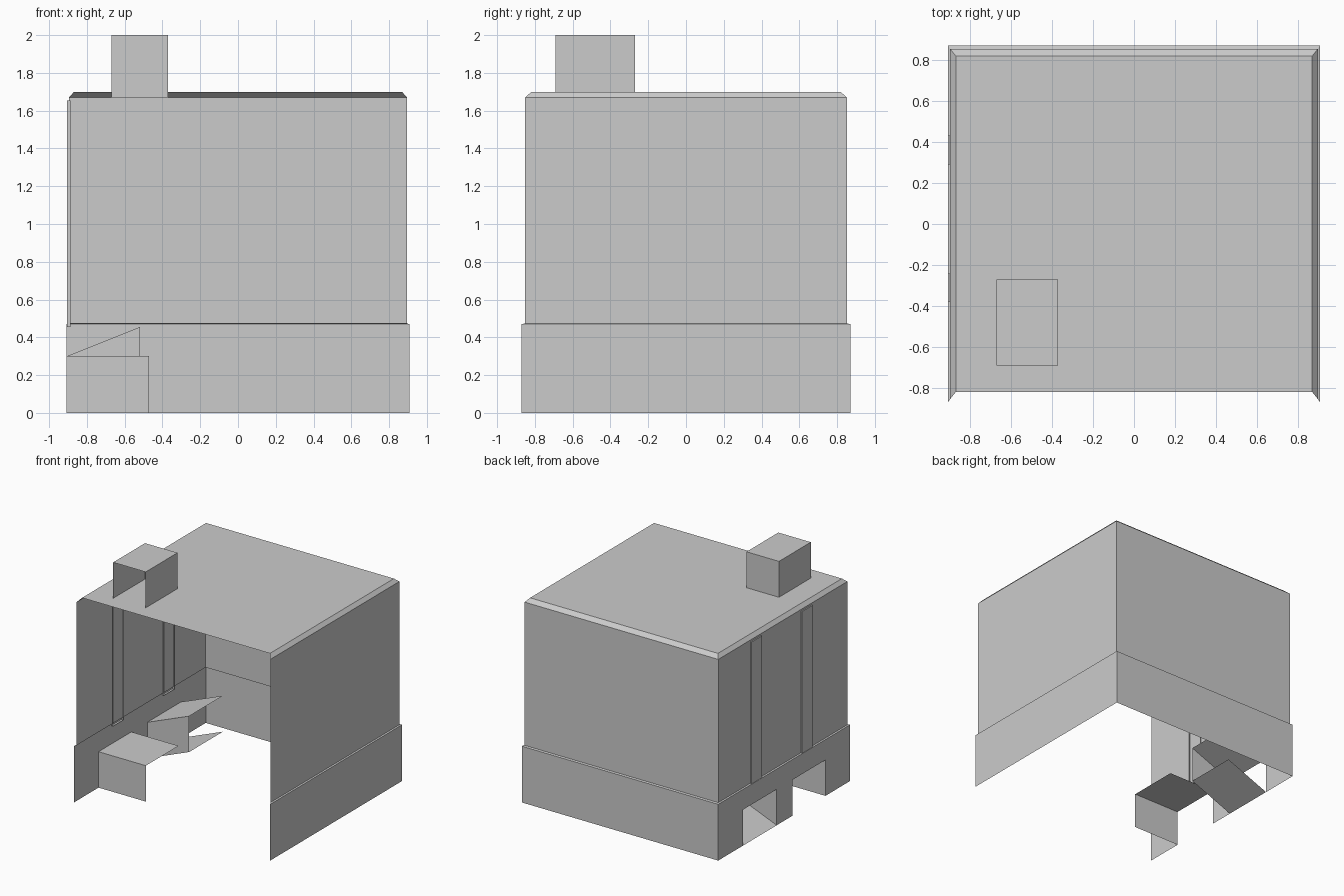
import bpy

if "Cube" in bpy.data.objects:
    bpy.data.objects.remove(bpy.data.objects["Cube"])


def make(name, faces):
    """Object from a list of quads, each given as corner points."""
    verts, index, polys = [], {}, []
    for face in faces:
        poly = []
        for p in face:
            key = tuple(round(c, 4) for c in p)
            if key not in index:
                index[key] = len(verts)
                verts.append(key)
            poly.append(index[key])
        polys.append(poly)
    mesh = bpy.data.meshes.new(name)
    mesh.from_pydata(verts, [], polys)
    mesh.update()
    ob = bpy.data.objects.new(name, mesh)
    bpy.context.collection.objects.link(ob)
    return ob


def u_ring(hx, hy, z):
    """Corners of a three-sided wall, open at the front."""
    return [(-hx, -hy, z), (-hx, hy, z), (hx, hy, z), (hx, -hy, z)]


def bands(rings):
    return [(a[i], b[i], b[i + 1], a[i + 1])
            for a, b in zip(rings, rings[1:]) for i in range(3)]


def x_wall(x, y0, y1, z0, z1):
    """Wall facing -x."""
    return [(x, y0, z0), (x, y0, z1), (x, y1, z1), (x, y1, z0)]


BX, BY, BZ = 0.907, 0.87, 0.47     # base half sizes and height
WX, WY = 0.895, 0.852              # upper wall half sizes
DOORS = [(-0.545, -0.112), (0.098, 0.543)]
DOOR_H = 0.30

# Upper walls with ledge, chamfered roof edge and flat roof; front is open
roof = u_ring(0.868, 0.818, 1.70)
make("upper_walls_and_roof",
     bands([u_ring(BX, BY, BZ), u_ring(WX, WY, BZ + 0.004),
            u_ring(WX, WY, 1.67), roof]) + [roof[::-1]])

# Base walls: left side is cut by two door openings
base = bands([u_ring(BX, BY, 0), u_ring(BX, BY, BZ)])[1:]
base.append(x_wall(-BX, -BY, BY, DOOR_H, BZ))
edges = [-BY] + [y for d in DOORS for y in d] + [BY]
for y0, y1 in zip(edges[::2], edges[1::2]):
    base.append(x_wall(-BX, y0, y1, 0, DOOR_H))
make("base_walls", base)


# Door recesses: side panel, ceiling and optionally a sloping floor
def recess(name, door, x_end, rise, floor):
    y0, y1 = door

    def level(z):
        return [(-BX, y0, z), (-BX, y1, z),
                (x_end, y1, z + rise), (x_end, y0, z + rise)]
    top, low = level(DOOR_H), level(0)
    faces = [top, (low[0], top[0], top[3], low[3])]
    if floor:
        faces.append(low[::-1])
    make(name, faces)


recess("front_door_recess", DOORS[0], -0.47, 0.0, False)
recess("ramp_door_recess", DOORS[1], -0.52, 0.155, True)

# Vertical strips on the left wall, open on the inside
for name, y0, y1 in (("front_wall_strip", -0.38, -0.24),
                     ("back_wall_strip", 0.29, 0.43)):
    xo, xi, z0, z1 = -0.905, -0.888, 0.455, 1.655
    o, n = x_wall(xo, y0, y1, z0, z1), x_wall(xi, y0, y1, z0, z1)
    make(name, [o] + [(n[i], n[(i + 1) % 4], o[(i + 1) % 4], o[i])
                      for i in range(4)])

# Chimney block, open at the front and bottom
cx, cy = -0.52, -0.48
rings = [[(x + cx, y + cy, z) for x, y, z in u_ring(0.15, 0.21, h)]
         for h in (1.67, 2.0)]
make("chimney", bands(rings) + [rings[1][::-1]])
